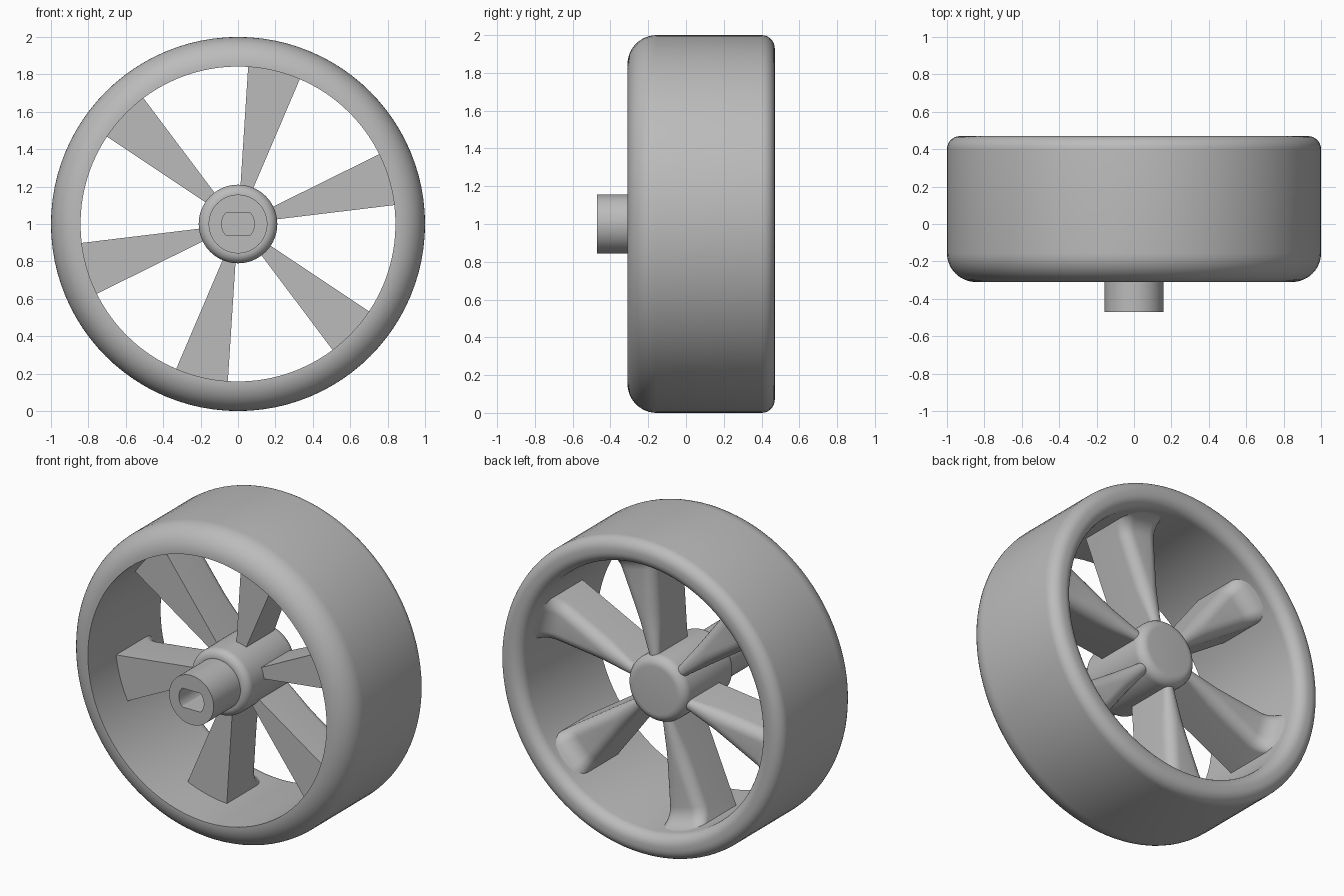
import bpy, bmesh
from math import sin, cos, pi, radians, sqrt, tan

cube = bpy.data.objects.get("Cube")
if cube:
    bpy.data.objects.remove(cube, do_unlink=True)

grey = bpy.data.materials.new("plain_grey")
grey.use_nodes = True
grey.diffuse_color = (0.5, 0.5, 0.5, 1)
grey.node_tree.nodes["Principled BSDF"].inputs["Base Color"].default_value = (0.5, 0.5, 0.5, 1)

SEGMENTS = 96


def finish(bm, name):
    """Clean the mesh, smooth it with sharp edges kept, and link an object."""
    bmesh.ops.remove_doubles(bm, verts=bm.verts, dist=1e-5)
    bmesh.ops.recalc_face_normals(bm, faces=bm.faces)
    mesh = bpy.data.meshes.new(name)
    bm.to_mesh(mesh)
    bm.free()
    mesh.materials.append(grey)
    mesh.shade_smooth()
    mesh.set_sharp_from_angle(angle=radians(32))
    obj = bpy.data.objects.new(name, mesh)
    bpy.context.collection.objects.link(obj)
    return obj


def arc(cy, cr, radius, start, end, steps=8):
    """Rounded corner as (y, r) points; angle 0 points to +y, 90 outward."""
    angles = [radians(start + (end - start) * i / steps) for i in range(steps + 1)]
    return [(cy + radius * cos(a), cr + radius * sin(a)) for a in angles]


def skin(bm, rings, wrap):
    """Join consecutive vertex rings with quads."""
    count = len(rings[0])
    pairs = list(zip(rings, rings[1:]))
    if wrap:
        pairs.append((rings[-1], rings[0]))
    for a, b in pairs:
        for i in range(count):
            j = (i + 1) % count
            bm.faces.new((a[i], a[j], b[j], b[i]))


def lathe(name, profile, closed, flat=None):
    """Spin a (y, r) profile round the axle; flat limits the bore height."""
    bm = bmesh.new()
    rings = []
    for y, r in profile:
        ring = []
        for i in range(SEGMENTS):
            a = 2 * pi * i / SEGMENTS
            h = r * cos(a)
            if flat and r < 0.1 and y < 0:
                h = max(-flat, min(flat, h))
            ring.append(bm.verts.new((r * sin(a), y, 1 + h)))
        rings.append(ring)
    skin(bm, rings, closed)
    return finish(bm, name)


# Rim: large outer round at the front, small rounds at the back
lathe("rim", [(-0.31, 0.842)]
      + arc(-0.155, 0.845, 0.155, 180, 90, 12)
      + arc(0.40, 0.93, 0.07, 90, 0)
      + arc(0.40, 0.912, 0.07, 0, -90), True)

# Hub with stepped shaft and a blind bore with two flats
lathe("hub", [(-0.12, 0), (-0.12, 0.088), (-0.47, 0.088), (-0.47, 0.157), (-0.2, 0.157)]
      + arc(-0.15, 0.16, 0.05, 180, 90)
      + arc(0.25, 0.15, 0.06, 90, 0)
      + [(0.31, 0)], False, flat=0.06)

# Spoke: wedge with a flat front and a rounded back that flares into the rim
FRONT, BACK, FLARE = -0.035, 0.275, 0.11
RIM_INNER = 0.842


def spoke_section(r):
    w = r * tan(radians(9.7))
    f = min(0.07, 0.97 * w)
    t = min(max((r - RIM_INNER + FLARE) / FLARE, 0), 0.99)
    back = BACK + FLARE * (1 - sqrt(1 - t * t))
    right = arc(back - f, w - f, f, 90, 0)
    left = arc(back - f, f - w, f, 0, -90)
    return [(FRONT, w)] + right + left + [(FRONT, -w)]


def spoke(name, angle):
    bm = bmesh.new()
    radii = [0.15, 0.25, 0.35, 0.41, 0.5, 0.6, RIM_INNER - FLARE]
    radii += [RIM_INNER - FLARE * (1 - sin(pi / 2 * i / 8)) for i in range(1, 9)] + [0.87]
    c, s = cos(angle), sin(angle)
    rings = [[bm.verts.new((r * s + u * c, y, 1 + r * c - u * s))
              for y, u in spoke_section(r)] for r in radii]
    skin(bm, rings, False)
    bm.faces.new(rings[0])
    bm.faces.new(rings[-1])
    return finish(bm, name)


for k in range(6):
    spoke(f"spoke_{k + 1}", radians(13.4 + 60 * k))
